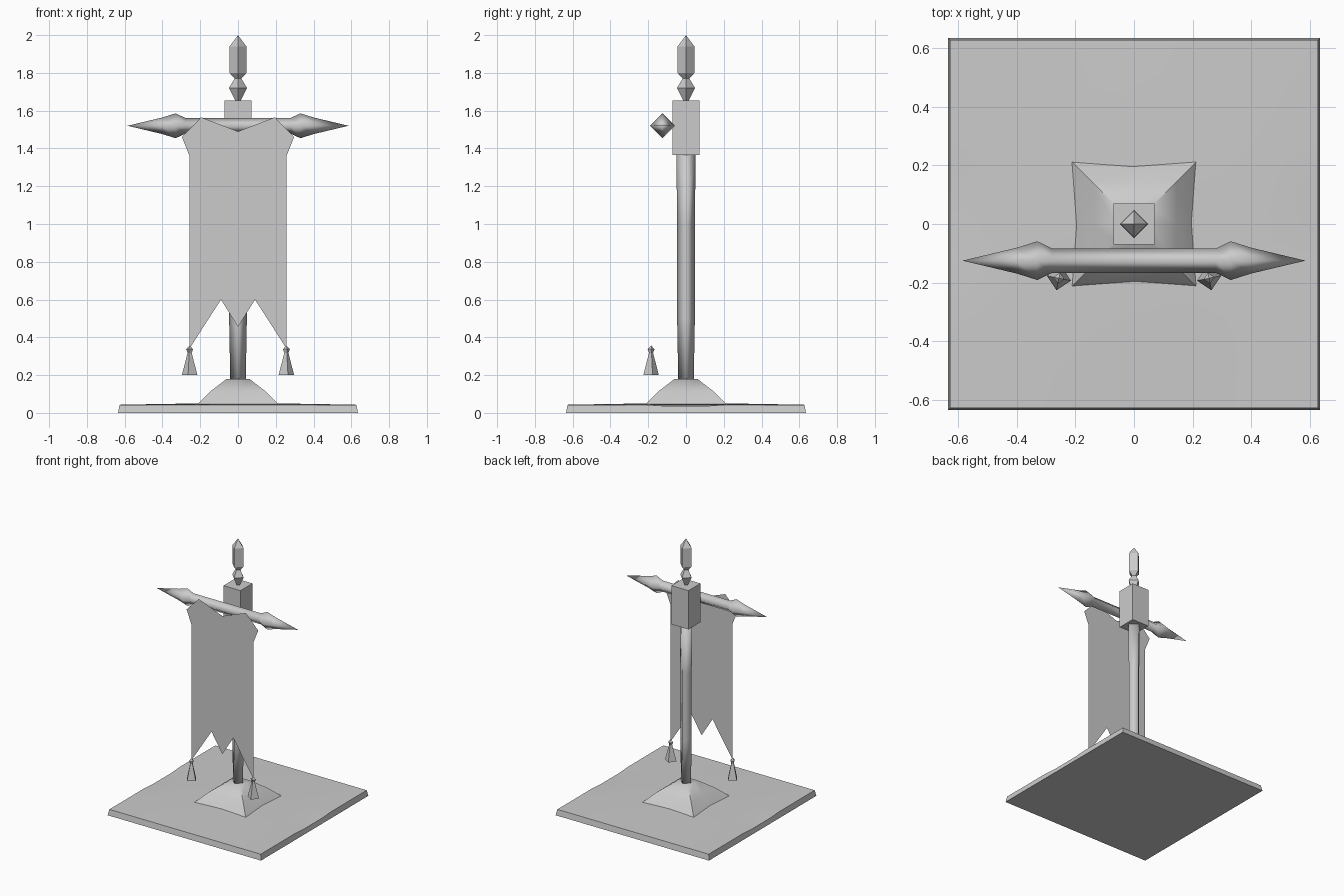
import bpy, bmesh, math
from mathutils import Matrix, Vector

cube = bpy.data.objects.get("Cube")
if cube:
    bpy.data.objects.remove(cube)

grey = bpy.data.materials.new("plain_grey")
grey.use_nodes = True
grey.diffuse_color = (0.6, 0.6, 0.6, 1)
grey.node_tree.nodes["Principled BSDF"].inputs["Base Color"].default_value = (0.6, 0.6, 0.6, 1)


def finish(name, bm, smooth=None):
    """Turn a bmesh into an object, smoothing edges below an angle in degrees."""
    bmesh.ops.recalc_face_normals(bm, faces=bm.faces)
    mesh = bpy.data.meshes.new(name)
    bm.to_mesh(mesh)
    bm.free()
    obj = bpy.data.objects.new(name, mesh)
    bpy.context.collection.objects.link(obj)
    mesh.materials.append(grey)
    if smooth:
        bpy.ops.object.select_all(action='DESELECT')
        obj.select_set(True)
        bpy.context.view_layer.objects.active = obj
        bpy.ops.object.shade_smooth_by_angle(angle=math.radians(smooth))
    return obj


def turned(name, profile, matrix=Matrix(), smooth=None, turn=0, sides=4):
    """Stack rings of (radius, height) into a closed faceted solid."""
    bm = bmesh.new()
    rings = []
    for r, h in profile:
        if r == 0:
            rings.append([bm.verts.new((0, 0, h))] * sides)
        else:
            angles = [turn + math.tau * i / sides for i in range(sides)]
            rings.append([bm.verts.new((r * math.cos(a), r * math.sin(a), h)) for a in angles])
    for low, high in zip(rings, rings[1:]):
        for i in range(sides):
            j = (i + 1) % sides
            bm.faces.new(list(dict.fromkeys((low[i], low[j], high[j], high[i]))))
    for ring in (rings[0], rings[-1]):
        if len(set(ring)) > 2:
            bm.faces.new(ring)
    bm.transform(matrix)
    return finish(name, bm, smooth)


# Floor slab with bevelled rim and gently uneven top
bm = bmesh.new()
bmesh.ops.create_grid(bm, x_segments=12, y_segments=12, size=0.627)
for v in bm.verts:
    x, y = v.co.x, v.co.y
    v.co.z = 0.043 + 0.008 * math.cos(x * 2.5) * math.cos(y * 2.5)
    if abs(x) > 0.62:
        v.co.z = 0.036 if abs(y) < 0.12 else 0.043
rim = [e for e in bm.edges if e.is_boundary]
skirt = bmesh.ops.extrude_edge_only(bm, edges=rim)["geom"]
for v in [g for g in skirt if isinstance(g, bmesh.types.BMVert)]:
    v.co = Vector((v.co.x * 0.635 / 0.627, v.co.y * 0.635 / 0.627, 0))
bmesh.ops.holes_fill(bm, edges=[e for e in bm.edges if e.is_boundary])
finish("floor_slab", bm, 40)

# Flared square foot, its sides curving in at the hem
bm = bmesh.new()
rings = []
for half, mid, z in ((0.215, 0.2, 0.045), (0.145, 0.145, 0.115), (0.06, 0.06, 0.18)):
    ring = []
    for i in range(4):
        rot = Matrix.Rotation(i * math.pi / 2, 3, 'Z')
        for p in ((half, -half, z), (mid, 0, z)):
            ring.append(bm.verts.new(rot @ Vector(p)))
    rings.append(ring)
for low, high in zip(rings, rings[1:]):
    for i in range(8):
        j = (i + 1) % 8
        bm.faces.new((low[i], low[j], high[j], high[i]))
bm.faces.new(rings[-1])
bm.faces.new(rings[0])
finish("flared_foot", bm, 40)

# Pole, head block and finial
turned("pole", [(0.041, 0.17), (0.047, 0.5), (0.047, 1.0), (0.051, 1.37)], smooth=100)
turned("head_block", [(0.1, 1.365), (0.1, 1.655)], turn=math.pi / 4)
turned("finial", [(0.012, 1.65), (0.048, 1.72), (0.018, 1.77), (0.045, 1.8),
                  (0.045, 1.94), (0, 2.0)])

# Crossbar with a spear point at each end
half_bar = [(0.042, 0.28), (0.066, 0.33), (0.044, 0.4), (0, 0.585)]
bar = [(r, -h) for r, h in reversed(half_bar)] + half_bar
turned("crossbar", bar,
       Matrix.Translation((0, -0.125, 1.52)) @ Matrix.Rotation(math.pi / 2, 4, 'Y'), 100)

# Hanging banner sheet with swallow-tailed hem
right_side = [(0.09, 0.6), (0.257, 0.34), (0.257, 1.36), (0.297, 1.46), (0.195, 1.565)]
outline = [(0, 0.455)] + right_side + [(0, 1.49)] + [(-x, z) for x, z in reversed(right_side)]
bm = bmesh.new()
bm.faces.new([bm.verts.new((x, -0.185, z)) for x, z in outline])
finish("banner", bm)

# Tassels on the banner tails
for side, label in ((1, "left"), (-1, "right")):
    turned(label + "_tassel",
           [(0.042, 0.2), (0.011, 0.318), (0.019, 0.337), (0, 0.357)],
           Matrix.Translation((side * 0.256, -0.185, 0)), turn=side * 0.2)
